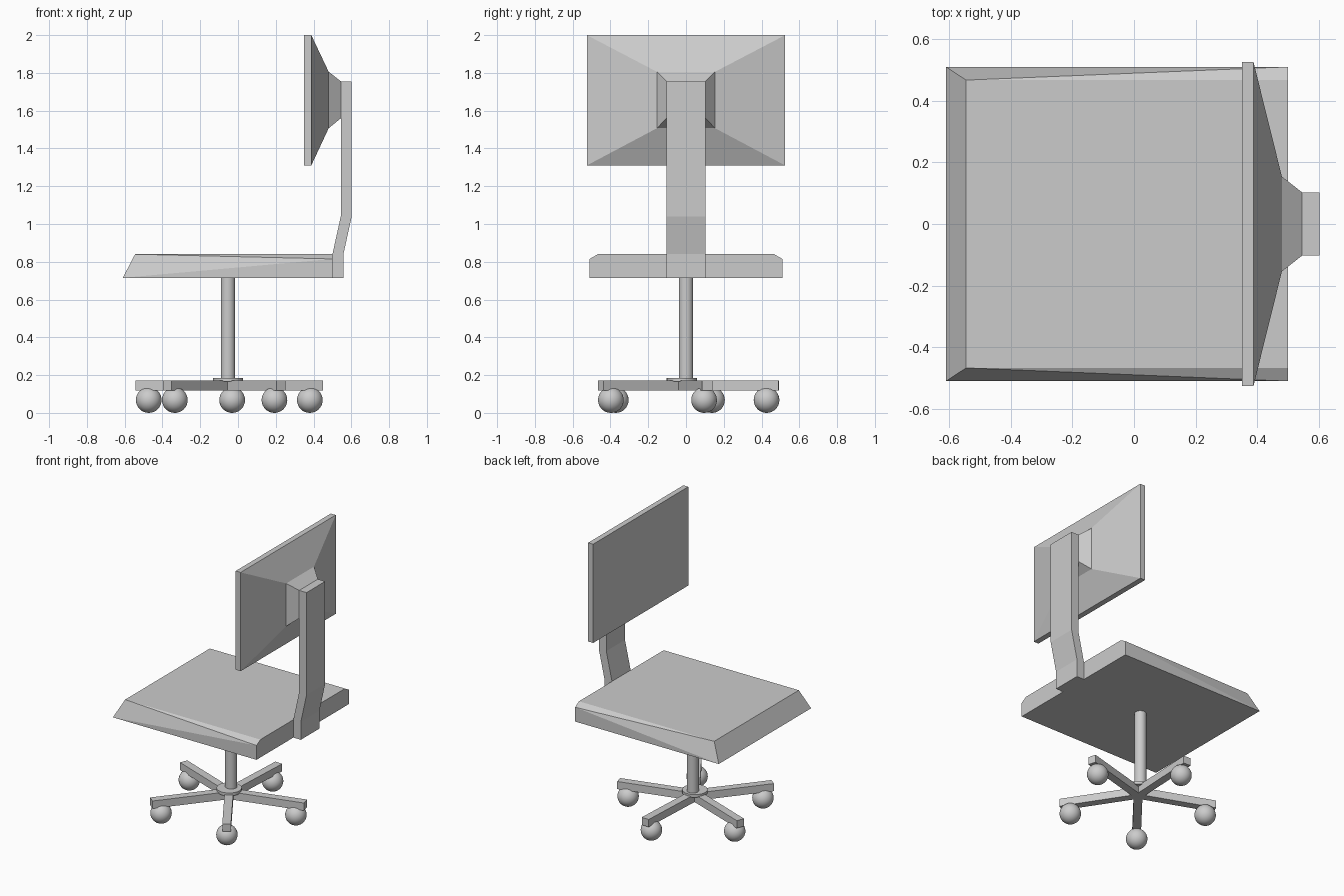
import bpy, bmesh, math

if "Cube" in bpy.data.objects:
    bpy.data.objects.remove(bpy.data.objects["Cube"])

grey = bpy.data.materials.new("light_grey")
grey.diffuse_color = (0.6, 0.6, 0.6, 1)
grey.use_nodes = True
grey.node_tree.nodes["Principled BSDF"].inputs["Base Color"].default_value = grey.diffuse_color


def finish(name, bm):
    bmesh.ops.recalc_face_normals(bm, faces=bm.faces[:])
    me = bpy.data.meshes.new(name)
    bm.to_mesh(me)
    bm.free()
    me.materials.append(grey)
    ob = bpy.data.objects.new(name, me)
    bpy.context.collection.objects.link(ob)
    return ob


def loft(name, rings):
    """Skin equal-length rings of points and cap both ends."""
    bm = bmesh.new()
    rows = [[bm.verts.new(p) for p in r] for r in rings]
    n = len(rows[0])
    for a, b in zip(rows, rows[1:]):
        for i in range(n):
            j = (i + 1) % n
            bm.faces.new((a[i], a[j], b[j], b[i]))
    bm.faces.new(rows[0])
    bm.faces.new(rows[-1])
    return finish(name, bm)


def cylinder(name, x, y, z0, z1, r, n=32):
    ring = [(x + r * math.cos(2 * math.pi * i / n), y + r * math.sin(2 * math.pi * i / n)) for i in range(n)]
    ob = loft(name, [[(*p, z) for p in ring] for z in (z0, z1)])
    for f in ob.data.polygons:
        f.use_smooth = len(f.vertices) == 4
    return ob


# Seat: sloped front edge, side chamfers widening towards the back
bm = bmesh.new()
sides = []
for s in (-1, 1):
    pts = [(-0.61, s * 0.51, 0.715), (-0.545, s * 0.467, 0.84), (0.5, s * 0.467, 0.84),
           (0.5, s * 0.51, 0.815), (0.5, s * 0.51, 0.715)]
    v = [bm.verts.new(p) for p in pts]
    sides.append(v)
    for tri in ((1, 2, 3), (0, 1, 3), (0, 3, 4)):
        bm.faces.new([v[i] for i in tri])
a, b = sides
bm.faces.new((a[0], a[1], b[1], b[0]))
bm.faces.new((a[1], a[2], b[2], b[1]))
bm.faces.new((a[0], a[4], b[4], b[0]))
bm.faces.new((a[2], a[3], a[4], b[4], b[3], b[2]))
finish("seat", bm)

# Bent strip rising from the seat to the backrest
path = [(0.5, 0.715), (0.5, 0.84), (0.544, 1.04), (0.544, 1.755)]
loft("back_support", [[(x, -0.103, z), (x + 0.058, -0.103, z), (x + 0.058, 0.103, z), (x, 0.103, z)]
                      for x, z in path])

# Backrest plate tapering in two steps to the support
steps = [(0.35, 0.525, 1.31, 2.0), (0.388, 0.525, 1.31, 2.0),
         (0.48, 0.154, 1.507, 1.806), (0.545, 0.103, 1.56, 1.755)]
loft("backrest", [[(x, -w, z0), (x, w, z0), (x, w, z1), (x, -w, z1)] for x, w, z0, z1 in steps])

# Column and hub disc
CX, CY = -0.053, -0.022
cylinder("column", CX, 0, 0.17, 0.72, 0.038)
cylinder("hub_disc", CX, CY, 0.165, 0.186, 0.08)

# Five-legged star base with ball casters
angles = [math.radians(15.2 + 72 * k) for k in range(5)]
half, reach = 0.0275, 0.513
star = []
for t in angles:
    c, s = math.cos(t), math.sin(t)
    for r, w in ((reach, -half), (reach, half)):
        star.append((CX + r * c - w * s, CY + r * s + w * c))
    q, m = half / math.sin(math.radians(36)), t + math.radians(36)
    star.append((CX + q * math.cos(m), CY + q * math.sin(m)))
loft("star_base", [[(*p, z) for p in star] for z in (0.119, 0.172)])

for k, t in enumerate(angles):
    bm = bmesh.new()
    bmesh.ops.create_uvsphere(bm, u_segments=32, v_segments=16, radius=0.068)
    ob = finish(f"caster_{k + 1}", bm)
    ob.location = (CX + 0.449 * math.cos(t), CY + 0.449 * math.sin(t), 0.068)
    for f in ob.data.polygons:
        f.use_smooth = True
